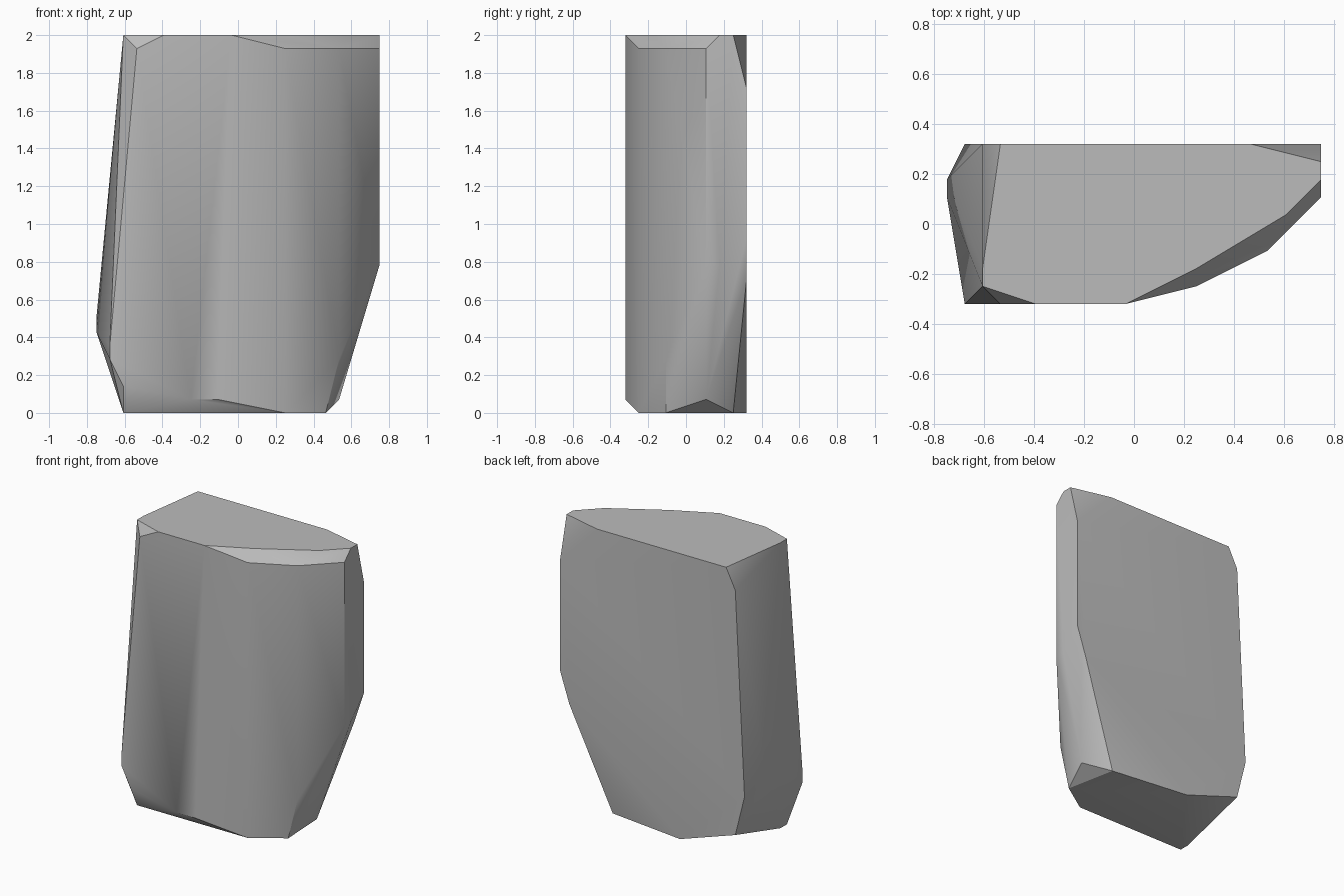
import bpy
import bmesh
from math import radians
from mathutils import Vector

# Remove the default cube
cube = bpy.data.objects.get("Cube")
if cube:
    bpy.data.objects.remove(cube, do_unlink=True)

# Plain stone material
stone = bpy.data.materials.new("stone_grey")
stone.use_nodes = True
grey = (0.5, 0.5, 0.5, 1.0)
stone.diffuse_color = grey
stone.node_tree.nodes["Principled BSDF"].inputs["Base Color"].default_value = grey

# Corners of the boulder, grouped as level rings {height: [(x, y), ...]} on a chisel grid
CELL = 1 / 14
CENTRE = Vector((21, 9, 0)) / 2
crown = {28: [(3, 9), (2, 2), (2, 1), (5, 0), (10, 0), (14, 2), (19, 5), (21, 7), (21, 8), (17, 9)]}
shoulder = {27: [(3, 0), (14, 1), (18, 3), (21, 6)], 26: [(2, 9)], 24: [(21, 9)]}
right_flank = {7: [(0, 7)], 6: [(0, 6), (1, 9)], 5: [(1, 0)], 4: [(1, 0), (18, 3)], 2: [(2, 9), (2, 7), (2, 0)]}
left_flank = {13: [(21, 9)], 11: [(21, 6), (21, 7)], 10: [(20, 9)]}
foot = {1: [(7, 0), (9, 0), (18, 6)], 0: [(2, 1), (2, 2), (8, 9), (16, 8), (17, 3), (14, 1)]}


def add_rings(bm, rings):
    """Add every corner of a group of level rings."""
    for height, corners in rings.items():
        for x, y in corners:
            bm.verts.new((Vector((x, y, height)) - CENTRE) * CELL)


# Wrap the corners in one faceted shell and merge the flat facets
bm = bmesh.new()
for group in (crown, shoulder, right_flank, left_flank, foot):
    add_rings(bm, group)
hull = bmesh.ops.convex_hull(bm, input=bm.verts[:], use_existing_faces=False)
loose = [v for v in bm.verts if not v.link_faces]
bmesh.ops.delete(bm, geom=loose, context="VERTS")
bmesh.ops.dissolve_limit(bm, angle_limit=radians(0.5), verts=bm.verts[:], edges=bm.edges[:])
bmesh.ops.recalc_face_normals(bm, faces=bm.faces[:])

mesh = bpy.data.meshes.new("boulder")
bm.to_mesh(mesh)
bm.free()
mesh.materials.append(stone)
boulder = bpy.data.objects.new("boulder", mesh)
bpy.context.collection.objects.link(boulder)

# Soft shading across gentle facets, crisp on the hard breaks
bpy.ops.object.select_all(action="DESELECT")
boulder.select_set(True)
bpy.context.view_layer.objects.active = boulder
bpy.ops.object.shade_smooth_by_angle(angle=radians(30))
